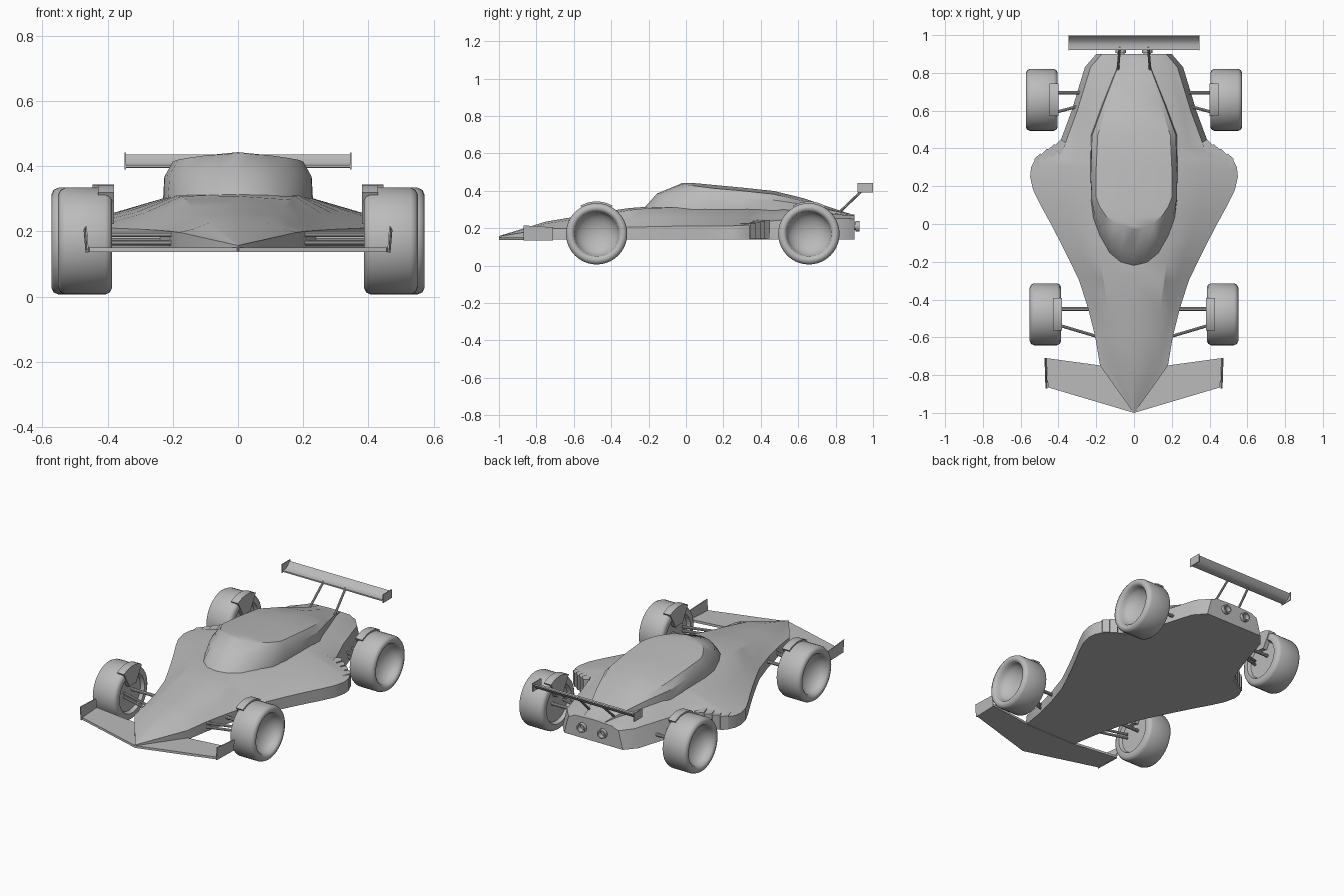
import bpy, bmesh, math
from mathutils import Vector

if "Cube" in bpy.data.objects:
    bpy.data.objects.remove(bpy.data.objects["Cube"])

grey = bpy.data.materials.new("plain_grey")
grey.use_nodes = True
COLOUR = (0.5, 0.5, 0.5, 1)
grey.diffuse_color = COLOUR
grey.node_tree.nodes["Principled BSDF"].inputs["Base Color"].default_value = COLOUR


def make(name, verts, faces, angle=30):
    """Mesh object with clean outward normals and angle-based smoothing."""
    me = bpy.data.meshes.new(name)
    me.from_pydata(verts, [], faces)
    bm = bmesh.new()
    bm.from_mesh(me)
    bmesh.ops.remove_doubles(bm, verts=bm.verts, dist=0.0005)
    bmesh.ops.recalc_face_normals(bm, faces=bm.faces)
    bm.to_mesh(me)
    bm.free()
    ob = bpy.data.objects.new(name, me)
    bpy.context.collection.objects.link(ob)
    me.materials.append(grey)
    bpy.ops.object.select_all(action='DESELECT')
    ob.select_set(True)
    bpy.context.view_layer.objects.active = ob
    bpy.ops.object.shade_smooth_by_angle(angle=math.radians(angle))
    return ob


def loft(name, rings, closed=True, caps=True, angle=30):
    """Skin a row of equal-length rings."""
    n = len(rings[0])
    verts = [p for r in rings for p in r]
    faces = []
    for i in range(len(rings) - 1):
        for j in range(n if closed else n - 1):
            k = (j + 1) % n
            faces.append((i * n + j, i * n + k, (i + 1) * n + k, (i + 1) * n + j))
    if caps:
        faces += [tuple(range(n)), tuple(range(len(verts) - n, len(verts)))]
    return make(name, verts, faces, angle)


def prism(name, outline, offset):
    o = Vector(offset)
    return loft(name, [outline, [tuple(Vector(p) + o) for p in outline]])


def rod(name, a, b, r=0.01, sides=10):
    a, b = Vector(a), Vector(b)
    u = (b - a).orthogonal().normalized()
    v = (b - a).normalized().cross(u)
    turn = [2 * math.pi * i / sides for i in range(sides)]
    return loft(name, [[tuple(c + r * (math.cos(t) * u + math.sin(t) * v)) for t in turn]
                       for c in (a, b)])


def lathe_x(name, profile, y, z, sides=40):
    """Turn (x, radius) points about an axis parallel to x."""
    rings = [[(x, y + r * math.cos(2 * math.pi * i / sides), z + r * math.sin(2 * math.pi * i / sides))
              for i in range(sides)] for x, r in profile]
    return loft(name, rings, angle=40)


# Body: y, half width, edge height, shoulder x, shoulder height, centre height
sections = [
    (-1, 0.002, .157, .001, .157, .158),
    (-.75, .18, .197, .09, .225, .235),
    (-.6, .205, .2, .12, .247, .26),
    (-.45, .242, .203, .14, .272, .287),
    (-.3, .29, .206, .16, .297, .308),
    (-.2, .338, .208, .175, .307, .315),
    (-.1, .388, .21, .185, .31, .315),
    (0, .44, .212, .19, .31, .315),
    (.1, .495, .213, .2, .31, .315),
    (.18, .534, .213, .2, .31, .315),
    (.25, .55, .213, .2, .31, .315),
    (.30, .545, .215, .2, .31, .313),
    (.34, .525, .218, .2, .31, .313),
    (.41, .4, .235, .21, .305, .31),
    (.6, .33, .25, .21, .295, .302),
    (.83, .26, .252, .17, .272, .28),
    (.9, .2, .25, .13, .267, .272),
]
rings = []
for y, w, ze, xs, zs, zc in sections:
    top = w - (.03 if y > .4 else 0)
    mid = (top + xs) / 2
    half = [(w, .14), (top, ze), (mid, (ze + zs) / 2 - .003), (xs, zs)]
    rings.append([(x, y, z) for x, z in half] + [(0, y, zc)]
                 + [(-x, y, z) for x, z in reversed(half)])
loft("body", rings)

# Canopy: base x/y/z, roof edge x/y/z, roof centre y/z
canopy = [
    ((.0, -.222, .31), (.0, -.03, .437), (-.03, .438)),
    ((.07, -.205, .308), (.05, -.022, .436), (-.026, .44)),
    ((.13, -.155, .306), (.1, .002, .433), (-.01, .443)),
    ((.18, -.07, .302), (.15, .045, .426), (.03, .442)),
    ((.215, .03, .3), (.183, .095, .42), (.09, .437)),
    ((.228, .13, .3), (.2, .14, .414), (.14, .432)),
    ((.23, .3, .3), (.2, .3, .4), (.3, .417)),
    ((.228, .47, .295), (.192, .47, .382), (.47, .399)),
    ((.17, .63, .285), (.14, .63, .345), (.63, .36)),
    ((.095, .82, .265), (.075, .82, .285), (.82, .295)),
    ((.075, .89, .255), (.06, .89, .268), (.89, .273)),
]
rings = []
for base, edge, (cy, cz) in canopy:
    b, e = Vector(base), Vector(edge)
    bulge = b.lerp(e, .5) + Vector((b.x * .05, (b.y - e.y) * .15, .012))
    half = [b, bulge, e]
    rings.append([tuple(p) for p in half] + [(0, cy, cz)]
                 + [(-p.x, p.y, p.z) for p in reversed(half)])
loft("canopy", rings, closed=False, caps=False, angle=32)

# Front wing
wing = [(0, -1, .137), (.455, -.865, .137), (.465, -.71, .137), (.17, -.75, .137),
        (-.17, -.75, .137), (-.465, -.71, .137), (-.455, -.865, .137)]
prism("front_wing", wing, (0, 0, .014))

# Rear wing: thin upswept blade with end plates
blade = [(.922, .396), (.95, .394), (.975, .404), (.998, .432),
         (.992, .436), (.972, .412), (.95, .402), (.922, .404)]
prism("rear_wing", [(-.345, y, z) for y, z in blade], (.69, 0, 0))

for side, s in (("left", 1), ("right", -1)):
    prism(side + "_front_endplate",
          [(s * .458, -.87, .135), (s * .463, -.71, .135),
           (s * .469, -.71, .205), (s * .464, -.87, .215)], (s * .005, 0, 0))
    prism(side + "_rear_endplate",
          [(s * .343, .918, .39), (s * .343, 1, .39),
           (s * .343, 1, .442), (s * .343, .918, .442)], (s * .005, 0, 0))
    rod(side + "_wing_strut", (s * .085, .82, .285), (s * .075, .94, .4), .007)

    # Exhaust pipe with a hollow end
    spin = [2 * math.pi * i / 16 for i in range(16)]
    loft(side + "_exhaust", [[(s * .07 + r * math.cos(t), y, .21 + r * math.sin(t)) for t in spin]
                             for y, r in ((.88, .02), (.905, .02), (.905, .028),
                                          (.927, .028), (.927, .02), (.9, .018))])

    # Stepped louvres behind the sidepod
    for i in range(4):
        x, y = .505 - i * .037, .335 + i * .025
        prism(side + "_louvre_%d" % (i + 1),
              [(s * x, y - .06, .141), (s * (x + .022), y + .01, .141),
               (s * (x - .008), y + .038, .141), (s * (x - .035), y + .02, .141)],
              (0, 0, .083 + .007 * i))

    # Wheels, hub shields and suspension
    for end, yc, x0, x1, rody, braces in (
            ("front", -.478, .387, .552, -.45, ((.18, -.6), (.40, -.535))),
            ("rear", .657, .405, .573, .695, ((.27, .63), (.42, .59)))):
        zc, R = .17, .164
        tyre = [(x0 + .02, .11), (x0, .12), (x0, .145), (x0 + .006, .157), (x0 + .02, R),
                (x1 - .022, R), (x1 - .007, .157), (x1, .142), (x1 - .003, .13), (x1 - .012, .12)]
        dish = [(x1 - .012 - .08 * math.sin(a), .12 * math.cos(a))
                for a in (.25, .5, .75, 1, 1.25, 1.5)]
        name = "%s_%s" % (side, end)
        lathe_x(name + "_wheel", [(s * x, r) for x, r in tyre + dish], yc, zc)
        arc = [math.radians(60 + 6 * i) for i in range(11)]
        shield = [(s * (x0 - .006), yc + r * math.cos(a), zc + r * math.sin(a))
                  for r, sweep in ((.173, arc), (.06, arc[::-1])) for a in sweep]
        prism(name + "_hub_shield", shield, (s * .048, 0, 0))
        rod(name + "_axle", (s * .2, rody, .18), (s * (x0 + .04), rody, .18), .01)
        for z in (.165, .19):
            (xa, ya), (xb, yb) = braces
            rod(name + "_brace", (s * xa, ya, z), (s * xb, yb, z), .008)
